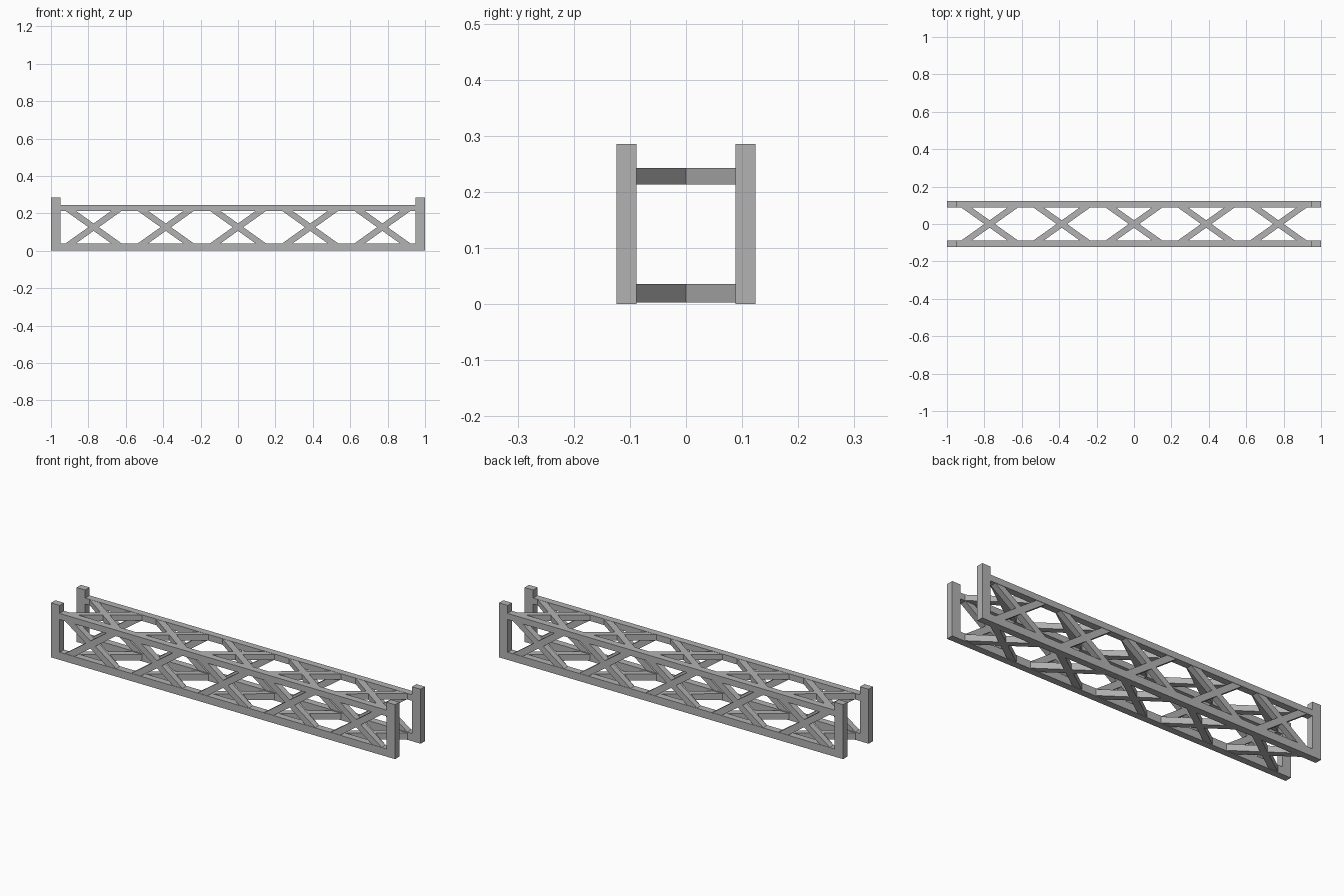
import bpy
import bmesh
from mathutils import Vector

cube = bpy.data.objects.get("Cube")
if cube:
    bpy.data.objects.remove(cube, do_unlink=True)

# Single painted-steel grey
steel = bpy.data.materials.new("steel_grey")
steel.use_nodes = True
GREY = (0.45, 0.45, 0.45, 1)
steel.diffuse_color = GREY
steel.node_tree.nodes["Principled BSDF"].inputs["Base Color"].default_value = GREY

BAYS = 5
PITCH = 0.386          # spacing of the braces
HALF_WIDTH = 0.028     # half width of a diagonal, along the rail
SLOPE = 0.0875 / 0.123
RAIL_IN, RAIL_OUT = 0.088, 0.124
BOTTOM_TOP, TOP_LOW, TOP_HIGH = 0.04, 0.212, 0.244


def make_object(name, bm):
    bmesh.ops.recalc_face_normals(bm, faces=bm.faces)
    mesh = bpy.data.meshes.new(name)
    bm.to_mesh(mesh)
    bm.free()
    mesh.materials.append(steel)
    obj = bpy.data.objects.new(name, mesh)
    bpy.context.collection.objects.link(obj)
    return obj


def box(name, low, high):
    low, high = Vector(low), Vector(high)
    bm = bmesh.new()
    bmesh.ops.create_cube(bm, size=1)
    for v in bm.verts:
        v.co = (low + high) / 2 + v.co * (high - low)
    return make_object(name, bm)


def cross_outline(half_height):
    """X-shaped outline whose arms end flat inside the rails."""
    reach, w = half_height / SLOPE, HALF_WIDTH
    half = [(w, 0), (reach + w, half_height), (reach - w, half_height),
            (0, w * SLOPE), (w - reach, half_height), (-reach - w, half_height)]
    return half + [(-a, -b) for a, b in half]


def brace_row(name, half_height, depth, place):
    """A row of X braces; place maps (along, across, depth) to a point."""
    bm = bmesh.new()
    for i in range(BAYS):
        x = (i - (BAYS - 1) / 2) * PITCH
        verts = [bm.verts.new(place(x + a, b, 0)) for a, b in cross_outline(half_height)]
        face = bm.faces.new(verts)
        ext = bmesh.ops.extrude_face_region(bm, geom=[face])
        moved = [g for g in ext["geom"] if isinstance(g, bmesh.types.BMVert)]
        shift = Vector(place(0, 0, depth)) - Vector(place(0, 0, 0))
        bmesh.ops.translate(bm, verts=moved, vec=shift)
    return make_object(name, bm)


# Side frames: rails, end posts and upright braces
mid = (BOTTOM_TOP + TOP_LOW) / 2
for side, sign in (("front", -1), ("back", 1)):
    y0, y1 = sorted((sign * RAIL_IN, sign * RAIL_OUT))
    box(side + "_bottom_rail", (-0.96, y0, 0), (0.96, y1, BOTTOM_TOP))
    box(side + "_top_rail", (-0.96, y0, TOP_LOW), (0.96, y1, TOP_HIGH))
    for end, x in (("left", 0.975), ("right", -0.975)):
        box(f"{side}_{end}_post", (x - 0.025, y0, 0), (x + 0.025, y1, 0.286))
    brace_row(side + "_braces", mid - BOTTOM_TOP + 0.01, 0.032,
              lambda a, b, d: (a, y0 + 0.002 + d, mid + b))

# Flat braces tying the two frames together
for level, z, depth in (("bottom", 0.003, 0.033), ("top", TOP_LOW + 0.001, 0.03)):
    brace_row(level + "_braces", RAIL_IN + 0.01, depth,
              lambda a, b, d: (a, b, z + d))
